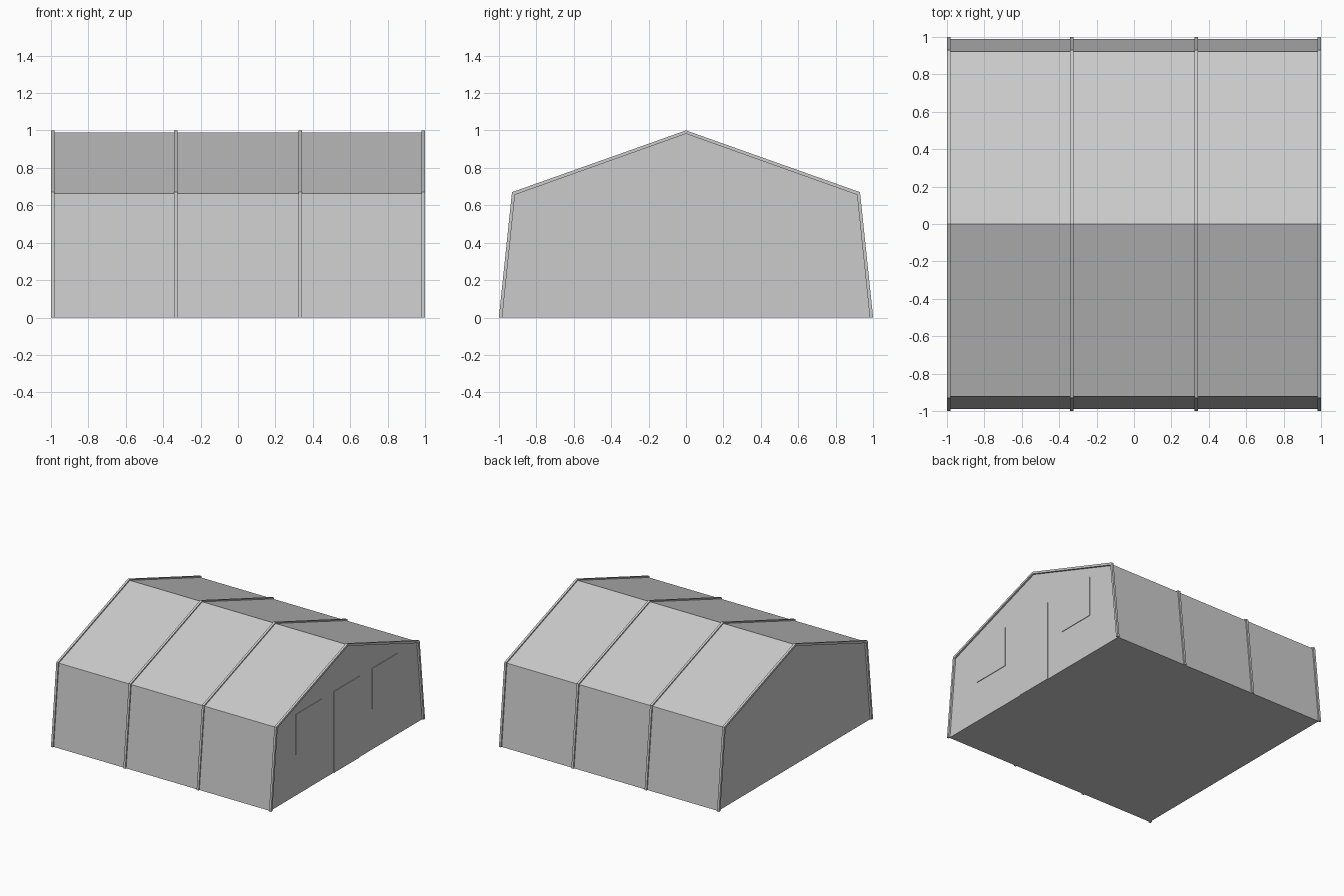
import bpy
import bmesh

cube = bpy.data.objects.get("Cube")
if cube:
    bpy.data.objects.remove(cube, do_unlink=True)

canvas = bpy.data.materials.new("canvas grey")
canvas.use_nodes = True
GREY = (0.6, 0.6, 0.6, 1)
canvas.diffuse_color = GREY
canvas.node_tree.nodes["Principled BSDF"].inputs["Base Color"].default_value = GREY


def extrude_profile(name, points, x0, x1):
    """Extrude a closed (y, z) outline along x."""
    bm = bmesh.new()
    face = bm.faces.new([bm.verts.new((x0, y, z)) for y, z in points])
    out = bmesh.ops.extrude_face_region(bm, geom=[face])
    moved = [v for v in out["geom"] if isinstance(v, bmesh.types.BMVert)]
    bmesh.ops.translate(bm, verts=moved, vec=(x1 - x0, 0, 0))
    bmesh.ops.recalc_face_normals(bm, faces=bm.faces)
    mesh = bpy.data.meshes.new(name)
    bm.to_mesh(mesh)
    bm.free()
    mesh.materials.append(canvas)
    obj = bpy.data.objects.new(name, mesh)
    bpy.context.collection.objects.link(obj)
    return obj


def mirrored(half):
    """Complete a half outline, given from the base up to the ridge."""
    return half + [(-y, z) for y, z in reversed(half[:-1])]


outer = mirrored([(1, 0), (0.93, 0.67), (0, 1)])
skin = mirrored([(0.989, 0), (0.921, 0.662), (0, 0.99)])
inner = mirrored([(0.982, 0), (0.914, 0.656), (0, 0.982)])

# Closed tent body with its floor
extrude_profile("tent_body", skin, -0.985, 0.985)

# Raised frame arches around the body
arch = outer + inner[::-1]
arches = {"right_end": (-1, -0.982), "right_middle": (-0.342, -0.324),
          "left_middle": (0.324, 0.342), "left_end": (0.982, 1)}
for place, (x0, x1) in arches.items():
    extrude_profile(place + "_arch", arch, x0, x1)

# Door and windows on one gable, as thin panels
for name, y, base in (("front_window", -0.495, 0.335),
                      ("door", 0, 0),
                      ("back_window", 0.495, 0.335)):
    w = 0.165
    panel = [(y - w, base), (y + w, base), (y + w, 0.667), (y - w, 0.667)]
    extrude_profile(name, panel, 0.984, 0.99)
